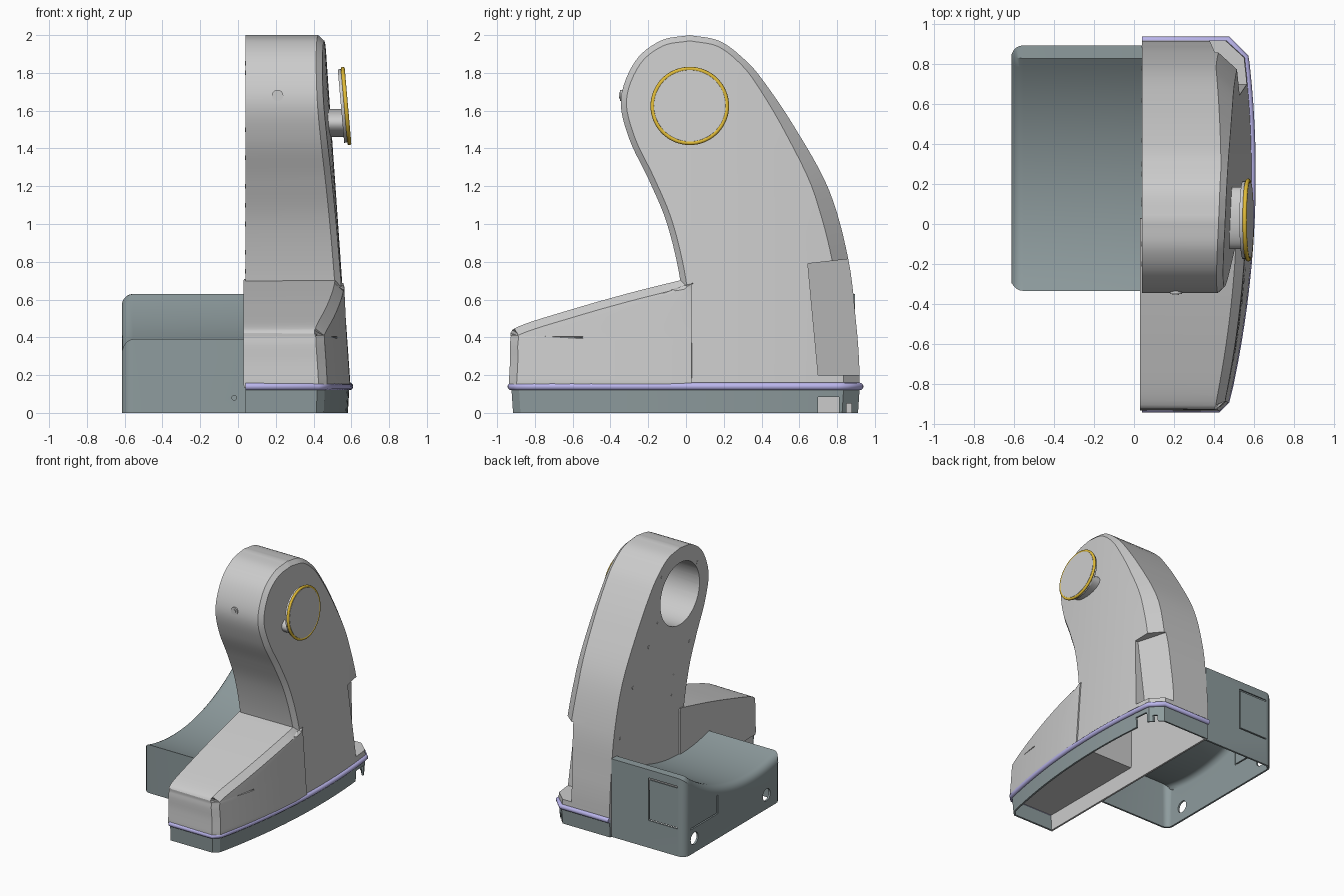
import bpy, bmesh, math
from mathutils import Vector

if "Cube" in bpy.data.objects:
    bpy.data.objects.remove(bpy.data.objects["Cube"])

LEFT, SEAM = 0.04, 0.14          # flat inner side plane, height of trim seam
PIVOT = (0.02, 1.63)             # y, z of the head centre


def mat(name, rgb):
    m = bpy.data.materials.new(name)
    m.diffuse_color = (*rgb, 1)
    m.use_nodes = True
    m.node_tree.nodes["Principled BSDF"].inputs["Base Color"].default_value = m.diffuse_color
    return m


SLATE = mat("slate", (0.27, 0.33, 0.34))
LILAC = mat("lilac", (0.50, 0.47, 0.85))
GOLD = mat("gold", (0.75, 0.50, 0.04))


def obj_from(bm, name, material=None):
    bmesh.ops.remove_doubles(bm, verts=bm.verts, dist=1e-5)
    bmesh.ops.recalc_face_normals(bm, faces=bm.faces)
    me = bpy.data.meshes.new(name)
    bm.to_mesh(me)
    bm.free()
    ob = bpy.data.objects.new(name, me)
    bpy.context.collection.objects.link(ob)
    if material:
        me.materials.append(material)
    return ob


def activate(ob):
    bpy.ops.object.select_all(action='DESELECT')
    ob.select_set(True)
    bpy.context.view_layer.objects.active = ob


def smooth(ob, deg=28):
    activate(ob)
    bpy.ops.object.shade_smooth_by_angle(angle=math.radians(deg))


def shell(ob, thick):
    activate(ob)
    mod = ob.modifiers.new("wall", 'SOLIDIFY')
    mod.thickness, mod.offset = thick, -1
    bpy.ops.object.modifier_apply(modifier="wall")


def cut(ob, cutters):
    for c in cutters:
        activate(ob)
        c.hide_render = True
        mod = ob.modifiers.new("cut", 'BOOLEAN')
        mod.operation, mod.solver, mod.object = 'DIFFERENCE', 'EXACT', c
        bpy.ops.object.modifier_apply(modifier="cut")
        bpy.data.objects.remove(c)


def drop_faces(ob, test):
    bm = bmesh.new()
    bm.from_mesh(ob.data)
    bmesh.ops.delete(bm, geom=[f for f in bm.faces if test(f)], context='FACES')
    bm.to_mesh(ob.data)
    bm.free()


def box(name, lo, hi, material=None):
    bm = bmesh.new()
    bmesh.ops.create_cube(bm, size=1)
    for v in bm.verts:
        v.co = [(a + b) / 2 + c * (b - a) for a, b, c in zip(lo, hi, v.co)]
    return obj_from(bm, name, material)


def cyl(name, loc, r, depth, axis='X', material=None, n=48):
    rot = {'X': (0, math.pi / 2, 0), 'Y': (math.pi / 2, 0, 0)}[axis]
    bpy.ops.mesh.primitive_cylinder_add(vertices=n, radius=r, depth=depth, location=loc, rotation=rot)
    ob = bpy.context.object
    ob.name = name
    if material:
        ob.data.materials.append(material)
    return ob


def prism(name, poly, x0, x1, material=None):
    """Extrude a y-z outline along x; x0 maps y to the near x."""
    bm = bmesh.new()
    a = [bm.verts.new((x0(y), y, z)) for y, z in poly]
    b = [bm.verts.new((x1, y, z)) for y, z in poly]
    bm.faces.new(a)
    bm.faces.new(b)
    for i in range(len(a)):
        j = (i + 1) % len(a)
        bm.faces.new((a[i], a[j], b[j], b[i]))
    return obj_from(bm, name, material)


def spline(pts, n=6):
    """Smooth curve through the points."""
    p = [Vector(q) for q in pts]
    p = [2 * p[0] - p[1]] + p + [2 * p[-1] - p[-2]]
    out = []
    for i in range(1, len(p) - 2):
        a, b, c, d = p[i - 1:i + 3]
        for k in range(n):
            t = k / n
            out.append(0.5 * (2 * b + (c - a) * t + (2 * a - 5 * b + 4 * c - d) * t * t
                              + (3 * b - a - 3 * c + d) * t ** 3))
    return out + [p[-2]]


def side_x(y, z):
    """Bulging, leaning outer side surface."""
    return 0.60 - 0.07 * z - 0.10 * (y - 0.25) ** 2


def loft(name, A, B, inset_a, inset_b, k=8):
    """Skin between two outline curves with a chamfer onto the bulged side."""
    closed = (A[-1] - B[-1]).length < 1e-4
    bm = bmesh.new()
    rings = []
    for i in range(len(A)):
        def inner(C, D, sign, inset):
            nxt = C[i + 1] if i + 1 < len(C) else (D[-2] if closed else C[i])
            t = (nxt - C[max(i - 1, 0)]).normalized()
            return C[i] + Vector((t.y, -t.x)) * sign * inset(C[i].y)
        a, b = inner(A, B, 1, inset_a), inner(B, A, -1, inset_b)
        xa = side_x(*a) - inset_a(A[i].y) * 1.1
        xb = side_x(*b) - inset_b(B[i].y) * 1.1
        ring = [(LEFT, *A[i]), (xa, *A[i])]
        for s in range(k + 1):
            q = a.lerp(b, s / k)
            ring.append((side_x(*q), *q))
        ring += [(xb, *B[i]), (LEFT, *B[i])]
        rings.append([bm.verts.new(c) for c in ring])
    for r, s in zip(rings, rings[1:]):
        for j in range(len(r)):
            m = (j + 1) % len(r)
            bm.faces.new((r[j], r[m], s[m], s[j]))
    bm.faces.new(rings[0])
    if not closed:
        bm.faces.new(rings[-1])
    return obj_from(bm, name)


def is_bottom(f):
    return f.normal.z < -0.9 and f.calc_center_median().z < SEAM + 0.01


# curved arm with round head, open underneath
front = spline([(0, SEAM), (0, .38), (-.03, .70), (-.10, 1.0), (-.195, 1.23), (-.30, 1.45),
                (-.345, 1.66), (-.27, 1.86), (-.135, 1.97), (.02, 2.0)])
back = spline([(.92, SEAM), (.915, .3), (.90, .48), (.86, .81), (.757, 1.18), (.57, 1.52),
               (.40, 1.77), (.30, 1.88), (.175, 1.97), (.02, 2.0)])
arm = loft("arm_housing", front, back, lambda z: .03,
           lambda z: .03 + .055 * min(1, max(0, (1.9 - z) / .8)))
bore = cyl("bore_cutter", (.2, *PIVOT), .25, .42, n=64)
recess = prism("recess_cutter", [(.645, .79), (1.0, .83), (1.0, .2), (.70, .2)],
               lambda y: .50 - .45 * (y - .65), .9)
cut(arm, [bore, recess])
drop_faces(arm, is_bottom)
shell(arm, .015)
smooth(arm)

# sloping front foot, open underneath
top = spline([(-.925, SEAM), (-.918, .27), (-.915, .39), (-.88, .445), (-.6, .535), (-.3, .62), (.02, .70)])
rear = [Vector((.02, SEAM + (.69 - SEAM) * i / (len(top) - 1))) for i in range(len(top))]
foot = loft("foot_housing", top, rear, lambda z: .035, lambda z: 0)
drop_faces(foot, lambda f: is_bottom(f) or (f.normal.y > .9 and f.calc_center_median().y > .01))
shell(foot, .015)
smooth(foot)

# skirt band and trim bead following the plan outline
plan = [(LEFT, -.925), (.42, -.925), (.46, -.885)]
plan += [(side_x(y, SEAM), y) for y in [-.8 + .1 * i for i in range(17)]]
plan += [(.555, .835), (.47, .92), (LEFT, .92)]
bm = bmesh.new()
lo = [bm.verts.new((LEFT + (x - LEFT) * .985, y * .99, 0)) for x, y in plan]
hi = [bm.verts.new((x, y, SEAM)) for x, y in plan]
for i in range(len(plan) - 1):
    bm.faces.new((lo[i], lo[i + 1], hi[i + 1], hi[i]))
skirt = obj_from(bm, "base_skirt", SLATE)
shell(skirt, .015)
cut(skirt, [box("notch_cutter", (.45, .70, -.1), (.8, .81, .085)),
            box("slot_cutter", (.40, .85, -.1), (.8, .875, .05))])
smooth(skirt)

cu = bpy.data.curves.new("trim_bead", 'CURVE')
cu.dimensions, cu.bevel_depth, cu.bevel_resolution, cu.use_fill_caps = '3D', .02, 4, True
sp = cu.splines.new('POLY')
sp.points.add(len(plan) - 1)
for p, (x, y) in zip(sp.points, plan):
    p.co = (x, y, SEAM, 1)
cu.materials.append(LILAC)
bpy.context.collection.objects.link(bpy.data.objects.new("trim_bead", cu))

# lower strip of the inner side plate
box("side_plate_strip", (LEFT, -.915, 0), (LEFT + .015, .91, SEAM))

# side base box with a concave top concentric with the head
R = 1.28
arc = []
for i in range(25):
    y = .83 - (.83 + .335) * i / 24
    arc.append((y, PIVOT[1] - .01 - math.sqrt(R * R - (y - PIVOT[0]) ** 2)))
base = prism("side_base", [(-.335, 0), (.895, 0), (.895, .63)] + arc, lambda y: -.615, LEFT, SLATE)
bm = bmesh.new()
bm.from_mesh(base.data)
edges = [e for e in bm.edges if all(v.co.x < -.6 for v in e.verts) and max(v.co.z for v in e.verts) > .01]
bmesh.ops.bevel(bm, geom=edges, offset=.06, segments=5, affect='EDGES', profile=.5, clamp_overlap=False)
bm.to_mesh(base.data)
bm.free()
drop_faces(base, lambda f: f.normal.z < -.99 and f.calc_center_median().z < .01 or f.normal.x > .99)
shell(base, .015)
gaps = [((-.55, .86, .55), (-.29, .93, .565)), ((-.30, .86, .23), (-.29, .93, .55)),
        ((-.55, .86, .22), (-.29, .93, .23)), ((-.65, .47, .20), (-.58, .48, .35)),
        ((-.65, .47, .20), (-.58, .82, .21))]
cutters = [box("gap_cutter", a, b) for a, b in gaps]
cutters += [cyl("port_cutter", (-.61, y, .115), .048, .2) for y in (-.15, .77)]
cutters.append(cyl("pin_cutter", (-.02, -.33, .08), .013, .1, 'Y', n=16))
cut(base, cutters)
smooth(base)

# tilted hand knob: oval stem, disc and gold ring
stem = cyl("knob_stem", (.515, .03, 1.535), 1, .11)
stem.scale = (.075, .155, 1)
smooth(stem)
tilt = math.pi / 2 - math.radians(5)
for name, x, r, d in (("knob_back_plate", .555, .195, .02), ("knob_disc", .572, .19, .02)):
    disc = cyl(name, (x, .02, 1.625), r, d)
    disc.rotation_euler.y = tilt
    smooth(disc)
bpy.ops.mesh.primitive_torus_add(location=(.572, .02, 1.625), rotation=(0, tilt, 0), major_radius=.197,
                                 minor_radius=.011, major_segments=64, minor_segments=10)
ring = bpy.context.object
ring.name = "knob_ring"
ring.data.materials.append(GOLD)
smooth(ring, 60)

# clamp screw on the front of the head and small screws on the side plate
smooth(cyl("clamp_screw", (.21, -.335, 1.68), .03, .03, 'Y', n=24))
smooth(cyl("clamp_screw_core", (.21, -.34, 1.68), .016, .03, 'Y', n=16))
for i, (y, z) in enumerate([(.30, 1.5), (.42, 1.35), (.62, 1.1), (.78, .75), (-.1, 1.2), (.1, 1.0), (.12, .85),
                            (-.15, .58), (-.45, .5), (-.8, .38), (-.8, .22), (.25, 1.85), (-.2, 1.8)]):
    cyl(f"plate_screw_{i + 1}", (LEFT, y, z), .012, .006, n=12)
